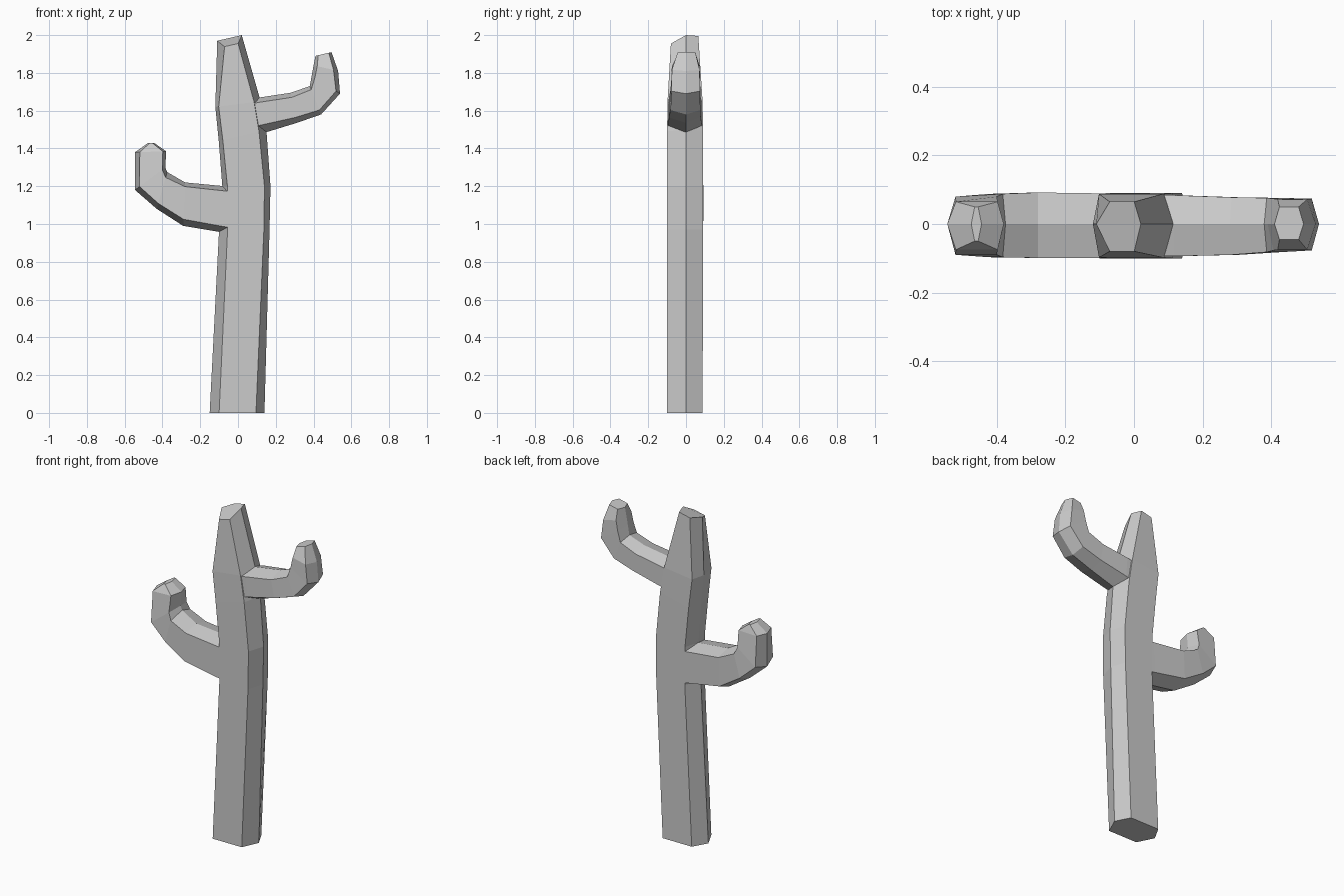
import bpy, bmesh
from mathutils import Vector


def limb(name, rings):
    """Hexagonal tube. Ring: silhouette ends a, b (x, z), insets of the flat
    front/back faces from each end, front depth, back depth."""
    bm = bmesh.new()
    loops = []
    for ax, az, bx, bz, ia, ib, front, back in rings:
        a, b = Vector((ax, 0, az)), Vector((bx, 0, bz))
        d = (b - a).normalized()
        p, q = a + d * ia, b - d * ib
        f, k = Vector((0, -front, 0)), Vector((0, back, 0))
        loops.append([bm.verts.new(v) for v in (a, p + f, q + f, b, q + k, p + k)])
    for r, s in zip(loops, loops[1:]):
        for i in range(6):
            j = (i + 1) % 6
            bm.faces.new((r[i], r[j], s[j], s[i]))
    bm.faces.new(loops[0])
    bm.faces.new(loops[-1])
    bmesh.ops.recalc_face_normals(bm, faces=bm.faces[:])
    mesh = bpy.data.meshes.new(name)
    bm.to_mesh(mesh)
    bm.free()
    obj = bpy.data.objects.new(name, mesh)
    bpy.context.collection.objects.link(obj)
    return obj


# Main trunk, tapering to a slanted top
trunk = limb("cactus_trunk", [
    (-.15, 0, .14, 0, .05, .045, .10, .088),
    (-.10, .97, .167, .97, .045, .03, .10, .09),
    (-.083, 1.2, .172, 1.2, .027, .032, .10, .09),
    (-.102, 1.44, .15, 1.50, .022, .04, .10, .09),
    (-.12, 1.62, .12, 1.65, .018, .035, .098, .088),
    (-.11, 1.97, .02, 2.0, .04, .02, .08, .065),
])
# Slant the top cap down towards the front
for v in trunk.data.vertices:
    if v.co.z > 1.9 and v.co.y < -.01:
        v.co.z -= .04

# Lower arm on the left, with a peaked tip
left_arm = limb("left_arm", [
    (.03, .94, .03, 1.19, .03, .025, .098, .088),
    (-.08, .955, -.07, 1.20, .032, .025, .099, .089),
    (-.29, .99, -.28, 1.22, .035, .022, .099, .092),
    (-.43, 1.08, -.375, 1.275, .03, .03, .097, .088),
    (-.545, 1.18, -.385, 1.30, .03, .02, .09, .08),
    (-.545, 1.38, -.38, 1.385, .025, .018, .075, .065),
    (-.475, 1.43, -.445, 1.43, .01, .01, .05, .05),
])

# Upper arm on the right, with a flat tip
right_arm = limb("right_arm", [
    (.03, 1.46, .02, 1.65, .045, .025, .094, .084),
    (.13, 1.48, .115, 1.67, .045, .025, .094, .084),
    (.31, 1.535, .28, 1.695, .03, .025, .09, .078),
    (.44, 1.58, .38, 1.73, .025, .02, .082, .076),
    (.54, 1.69, .39, 1.785, .025, .02, .077, .074),
    (.53, 1.81, .40, 1.84, .025, .02, .075, .072),
    (.495, 1.91, .41, 1.89, .015, .015, .045, .05),
])

# Merge the arms into the trunk
bpy.context.view_layer.objects.active = trunk
for arm in (left_arm, right_arm):
    mod = trunk.modifiers.new("join_" + arm.name, 'BOOLEAN')
    mod.operation = 'UNION'
    mod.solver = 'EXACT'
    mod.object = arm
    bpy.ops.object.modifier_apply(modifier=mod.name)
    bpy.data.objects.remove(arm)
trunk.name = "cactus"
